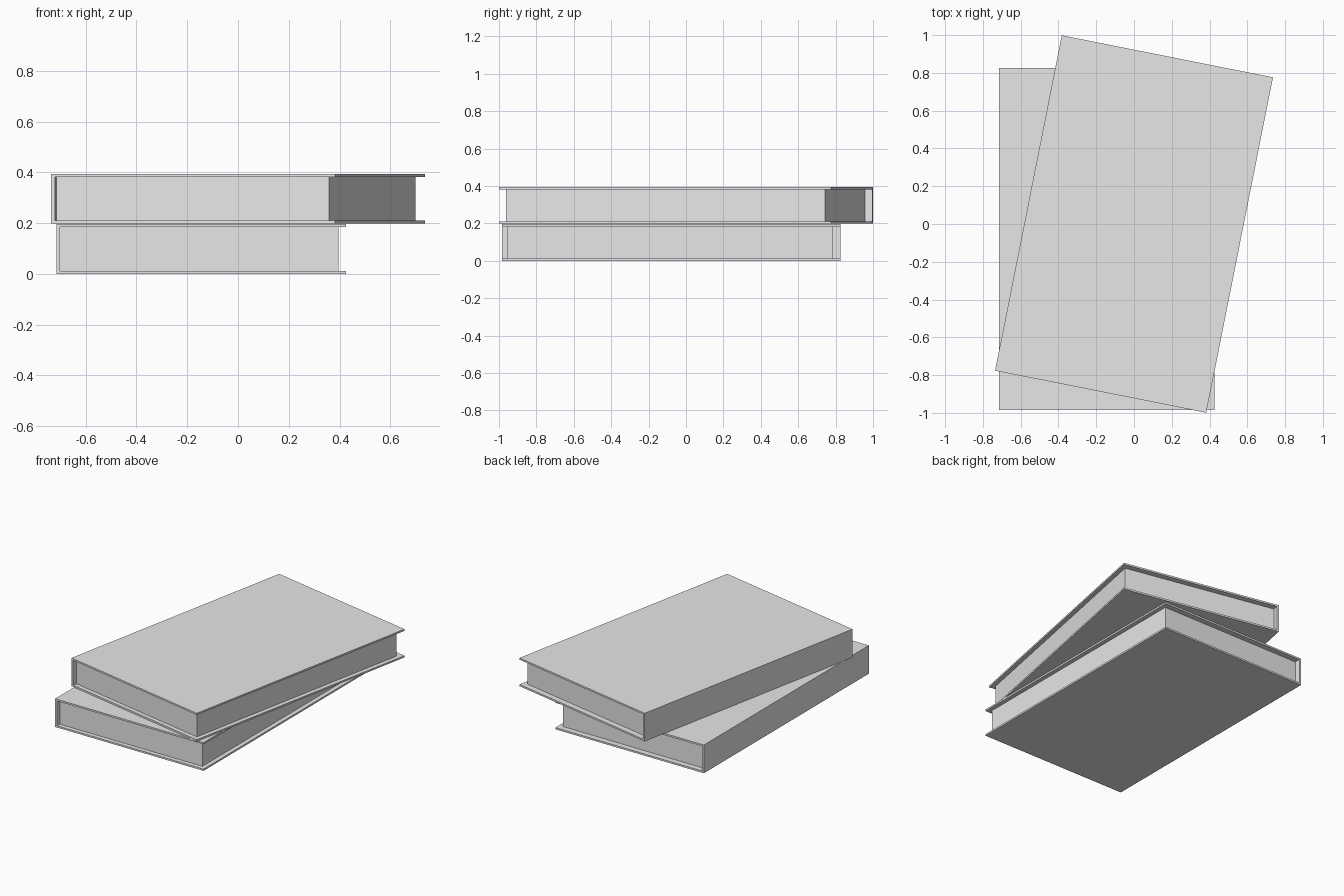
import bpy
import bmesh
from math import radians
from mathutils import Matrix

cube = bpy.data.objects.get("Cube")
if cube:
    bpy.data.objects.remove(cube, do_unlink=True)

# Single plain grey
grey = bpy.data.materials.new("plain_grey")
grey.use_nodes = True
grey.diffuse_color = (0.8, 0.8, 0.8, 1)
grey.node_tree.nodes["Principled BSDF"].inputs["Base Color"].default_value = (0.8, 0.8, 0.8, 1)

WIDTH, LENGTH, HEIGHT = 1.14, 1.81, 0.196
BOARD, SPINE = 0.012, 0.015


def extrude_profile(name, profile, y0, y1, place):
    """Extrude an x-z outline along y and place it."""
    bm = bmesh.new()
    face = bm.faces.new([bm.verts.new((x, y0, z)) for x, z in profile])
    out = bmesh.ops.extrude_face_region(bm, geom=[face])
    verts = [v for v in out["geom"] if isinstance(v, bmesh.types.BMVert)]
    bmesh.ops.translate(bm, verts=verts, vec=(0, y1 - y0, 0))
    bmesh.ops.recalc_face_normals(bm, faces=bm.faces)
    mesh = bpy.data.meshes.new(name)
    bm.to_mesh(mesh)
    bm.free()
    mesh.materials.append(grey)
    obj = bpy.data.objects.new(name, mesh)
    obj.matrix_world = place
    bpy.context.collection.objects.link(obj)


def make_book(name, x, y, z, angle):
    place = Matrix.Translation((x, y, z)) @ Matrix.Rotation(radians(angle), 4, "Z")
    left, right = -WIDTH / 2, WIDTH / 2
    inner, roof = left + SPINE, HEIGHT - BOARD
    # Two boards joined by the spine
    cover = [(left, 0), (right, 0), (right, BOARD), (inner, BOARD),
             (inner, roof), (right, roof), (right, HEIGHT), (left, HEIGHT)]
    extrude_profile(name + "_cover", cover, -LENGTH / 2, LENGTH / 2, place)
    # Page block, set back from the open edges
    edge = right - 0.03
    pages = [(inner, BOARD), (edge, BOARD), (edge, roof), (inner, roof)]
    extrude_profile(name + "_pages", pages, -0.875, 0.865, place)


make_book("lower_book", -0.145, -0.08, 0, 0)
make_book("upper_book", 0, 0, HEIGHT + 0.002, -11.25)
